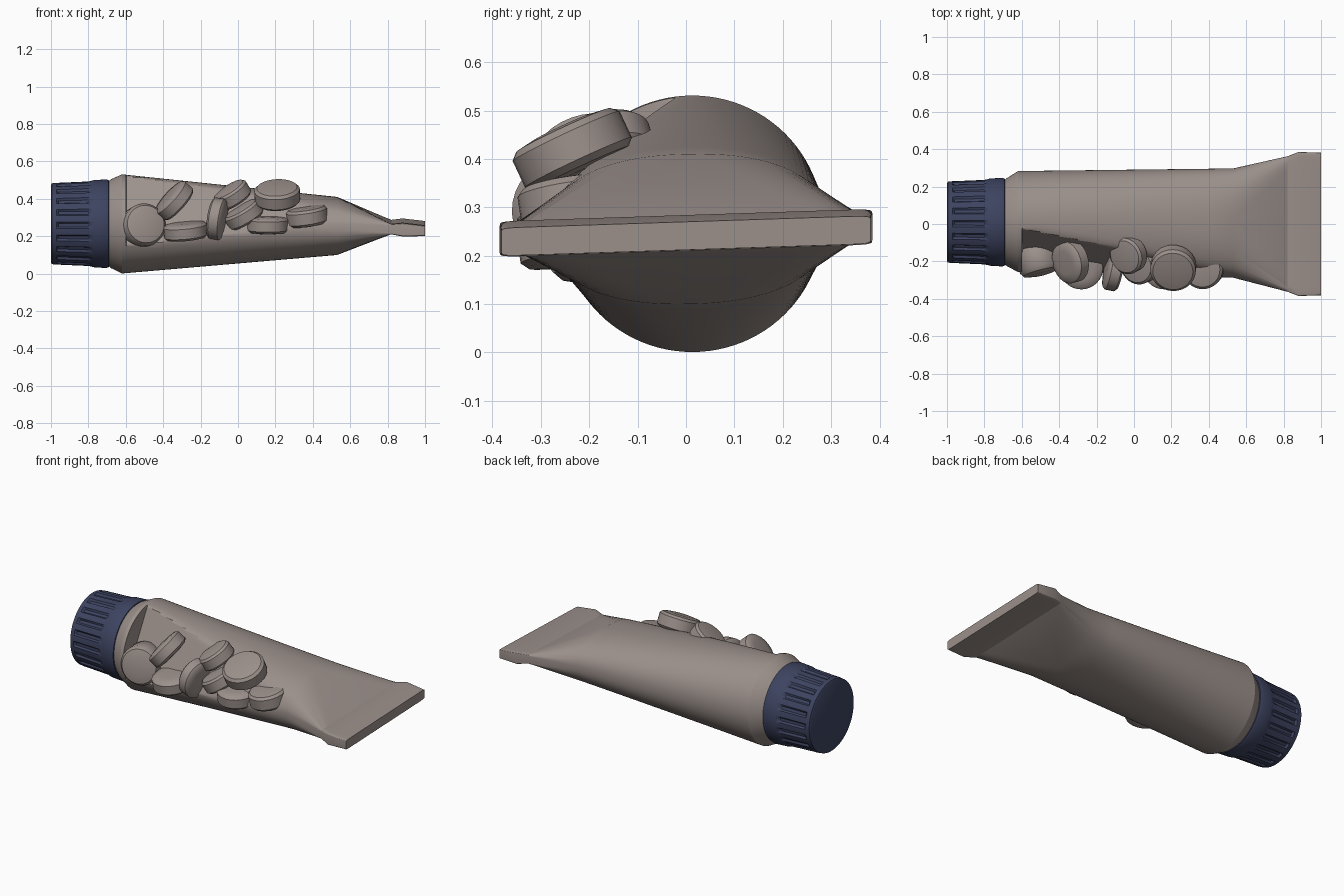
import bpy, bmesh, math
from mathutils import Vector

if "Cube" in bpy.data.objects:
    bpy.data.objects.remove(bpy.data.objects["Cube"])


def material(name, rgb):
    m = bpy.data.materials.new(name)
    m.diffuse_color = (*rgb, 1)
    m.use_nodes = True
    m.node_tree.nodes["Principled BSDF"].inputs["Base Color"].default_value = m.diffuse_color
    return m


BROWN = material("warm grey", (0.33, 0.28, 0.26))
NAVY = material("navy", (0.047, 0.057, 0.118))


def finish(name, bm, mat, angle=32):
    bmesh.ops.recalc_face_normals(bm, faces=bm.faces)
    me = bpy.data.meshes.new(name)
    bm.to_mesh(me)
    bm.free()
    me.materials.append(mat)
    me.shade_smooth()
    me.set_sharp_from_angle(angle=math.radians(angle))
    ob = bpy.data.objects.new(name, me)
    bpy.context.collection.objects.link(ob)
    return ob


def loft(name, rings, mat, angle=32):
    bm = bmesh.new()
    loops = [[bm.verts.new(p) for p in r] for r in rings]
    n = len(loops[0])
    for a, b in zip(loops, loops[1:]):
        for i in range(n):
            j = (i + 1) % n
            bm.faces.new((a[i], a[j], b[j], b[i]))
    bm.faces.new(loops[0])
    bm.faces.new(loops[-1])
    return finish(name, bm, mat, angle)


# tube body: x, centre y, centre z, half width, half height, squareness, tilt
SECTIONS = [
    (-0.70, 0.010, 0.267, 0.220, 0.220, 2.0, 0.0),
    (-0.68, 0.010, 0.267, 0.235, 0.237, 2.0, 0.0),
    (-0.62, 0.013, 0.266, 0.270, 0.265, 2.0, 0.0),
    (0.53, 0.005, 0.255, 0.292, 0.155, 2.3, 0.02),
    (0.82, 0.000, 0.249, 0.362, 0.028, 20.0, 0.033),
    (0.88, 0.000, 0.247, 0.385, 0.037, 20.0, 0.033),
    (1.00, 0.000, 0.241, 0.381, 0.029, 20.0, 0.033)]


def section_at(x):
    for a, b in zip(SECTIONS, SECTIONS[1:]):
        if a[0] <= x <= b[0]:
            f = (x - a[0]) / (b[0] - a[0])
            return [u + (v - u) * f for u, v in zip(a, b)]


def body_ring(x, cut, n=96):
    _, cy, cz, ry, rz, p, tilt = section_at(x)
    pts = []
    for i in range(n):
        t = 2 * math.pi * i / n
        c, s = math.cos(t), math.sin(t)
        y = cy + ry * math.copysign(abs(c) ** (2 / p), c)
        z = cz + rz * math.copysign(abs(s) ** (2 / p), s)
        z += tilt * y
        if cut:  # flat pressed area on the upper front side
            ny, nz = -0.875, 0.484
            limit = 0.158 + (x + 0.6) * 0.107
            over = (y - 0.015) * ny + (z - 0.267) * nz - limit
            if over > 0:
                y -= over * ny
                z -= over * nz
        pts.append((x, y, z))
    return pts


xs = [(-0.70, 0), (-0.68, 0), (-0.62, 0), (-0.60, 0), (-0.597, 1)]
xs += [(-0.5 + 0.1 * i, 1) for i in range(10)]
xs += [(0.53, 0), (0.82, 0), (0.88, 0), (1.0, 0)]
loft("tube_body", [body_ring(x, c) for x, c in xs], BROWN, 24)

# ribbed screw cap: x, radius, groove depth
CAP = [(-1.0, 0.207, 0), (-0.995, 0.216, 0), (-0.97, 0.219, 0), (-0.96, 0.219, 0.011),
       (-0.80, 0.226, 0.011), (-0.785, 0.229, 0), (-0.77, 0.233, 0),
       (-0.705, 0.237, 0), (-0.692, 0.233, 0), (-0.688, 0.222, 0)]
RIBS, PER = 20, 8
rings = []
for x, r, depth in CAP:
    ring = []
    for i in range(RIBS * PER):
        t = 2 * math.pi * i / (RIBS * PER)
        rr = r - (depth if i % PER in (0, 1, 2) else 0)
        ring.append((x, 0.01 + rr * math.cos(t), 0.267 + rr * math.sin(t)))
    rings.append(ring)
loft("screw_cap", rings, NAVY)

# tablets: centre, axis, radius, thickness
TABLETS = [
    ((-0.51, -0.19, 0.255), (0.25, -1, 0.15), 0.115, 0.16),
    ((-0.34, -0.20, 0.39), (-0.72, -0.2, 0.65), 0.115, 0.09),
    ((-0.28, -0.23, 0.228), (-0.1, -0.15, 1), 0.117, 0.09),
    ((-0.11, -0.245, 0.293), (1, -0.2, -0.15), 0.112, 0.085),
    ((-0.03, -0.165, 0.42), (-0.5, -0.25, 0.8), 0.10, 0.09),
    ((0.03, -0.215, 0.315), (-0.5, -0.2, 0.85), 0.105, 0.09),
    ((0.21, -0.235, 0.42), (-0.05, -0.42, 0.9), 0.122, 0.10),
    ((0.16, -0.235, 0.26), (0.0, -0.1, 1), 0.112, 0.09),
    ((0.37, -0.235, 0.307), (-0.15, -0.15, 1), 0.110, 0.10)]
for k, (centre, axis, rad, thick) in enumerate(TABLETS, 1):
    rot = Vector((0, 0, 1)).rotation_difference(Vector(axis).normalized())
    h = thick / 2
    rings = []
    for f, z in ((0.55, -h), (0.88, -h * 0.88), (1, -h * 0.6),
                 (1, h * 0.6), (0.88, h * 0.88), (0.55, h)):
        rings.append([rot @ Vector((rad * f * math.cos(2 * math.pi * i / 32),
                                    rad * f * math.sin(2 * math.pi * i / 32), z))
                      + Vector(centre) for i in range(32)])
    loft("tablet_%d" % k, rings, BROWN, 35)
